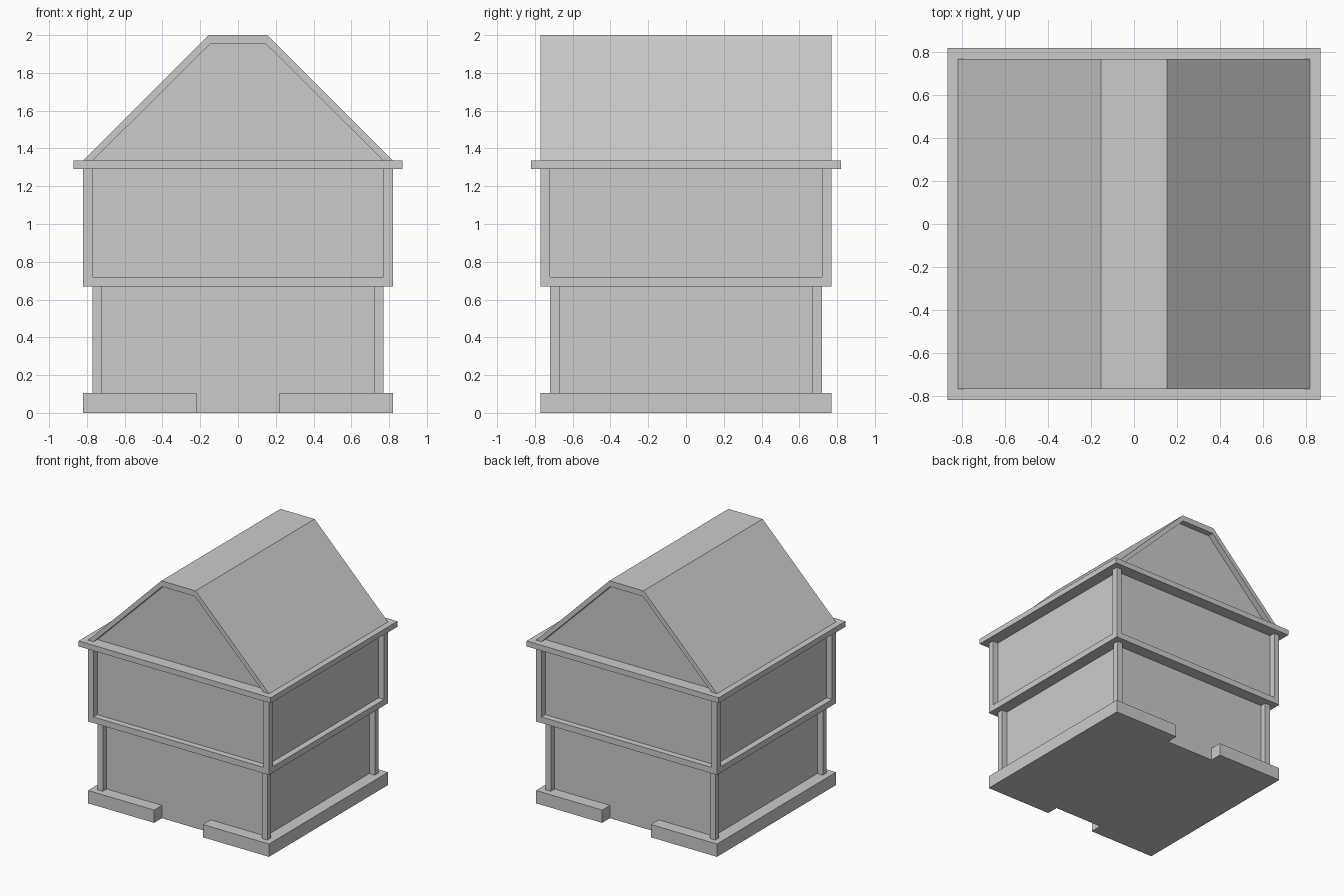
import bpy
import bmesh
from mathutils import Vector

if "Cube" in bpy.data.objects:
    bpy.data.objects.remove(bpy.data.objects["Cube"])


def add_object(name, bm):
    bmesh.ops.recalc_face_normals(bm, faces=bm.faces)
    mesh = bpy.data.meshes.new(name)
    bm.to_mesh(mesh)
    bm.free()
    obj = bpy.data.objects.new(name, mesh)
    bpy.context.collection.objects.link(obj)
    return obj


def prism(name, points, direction):
    """Extrude a closed outline of 3D points along a direction."""
    bm = bmesh.new()
    face = bm.faces.new([bm.verts.new(p) for p in points])
    ext = bmesh.ops.extrude_face_region(bm, geom=[face], use_keep_orig=True)
    moved = [v for v in ext["geom"] if isinstance(v, bmesh.types.BMVert)]
    bmesh.ops.translate(bm, verts=moved, vec=Vector(direction))
    return add_object(name, bm)


def block(name, hx, hy, z0, z1, cx=0, cy=0):
    """Box with half sizes hx, hy between heights z0 and z1."""
    pts = [(cx + sx * hx, cy + sy * hy, z0)
           for sx, sy in ((-1, -1), (1, -1), (1, 1), (-1, 1))]
    return prism(name, pts, (0, 0, z1 - z0))


def posts(name, hx, hy, z0, z1):
    """Four square corner posts whose outer faces lie on hx, hy."""
    h = T / 2
    for sx, side in ((-1, "left"), (1, "right")):
        for sy, end in ((-1, "front"), (1, "back")):
            block(f"{name}_{end}_{side}", h, h, z0, z1,
                  sx * (hx - h), sy * (hy - h))


T = 0.05          # thickness of posts, beams and roof
BASE = 0.105      # top of foundation
FLOOR = 0.67      # underside of upper floor
EAVE = 1.29       # underside of eave slab
ROOF = 1.335      # bottom of roof

# Foundation curbs, wrapped round the walls with door gaps front and back
for s, side in ((-1, "left"), (1, "right")):
    outline = [(0.22, -0.77), (0.82, -0.77), (0.82, 0.77), (0.22, 0.77),
               (0.22, 0.67), (0.72, 0.67), (0.72, -0.67), (0.22, -0.67)]
    prism(f"foundation_{side}", [(s * x, y, 0) for x, y in outline], (0, 0, BASE))

# Lower storey
block("lower_walls", 0.72, 0.67, 0, FLOOR)
posts("lower_post", 0.77, 0.72, BASE, FLOOR)

# Upper storey, overhanging the lower one
block("upper_floor_beam", 0.82, 0.77, FLOOR, FLOOR + T)
block("upper_walls", 0.77, 0.72, FLOOR + T, EAVE)
posts("upper_post", 0.82, 0.77, FLOOR + T, EAVE)
block("eave_slab", 0.87, 0.82, EAVE, ROOF)

# Roof shell with a flat ridge
outer = [(-0.82, ROOF), (-0.155, 2.0), (0.155, 2.0), (0.82, ROOF)]
inner = [(0.77, ROOF), (0.148, 1.953), (-0.148, 1.953), (-0.77, ROOF)]
prism("roof_shell", [(x, -0.77, z) for x, z in outer + inner], (0, 1.54, 0))

# Gable walls set back inside the roof
prism("gable_walls", [(x, -0.72, z) for x, z in inner], (0, 1.44, 0))
